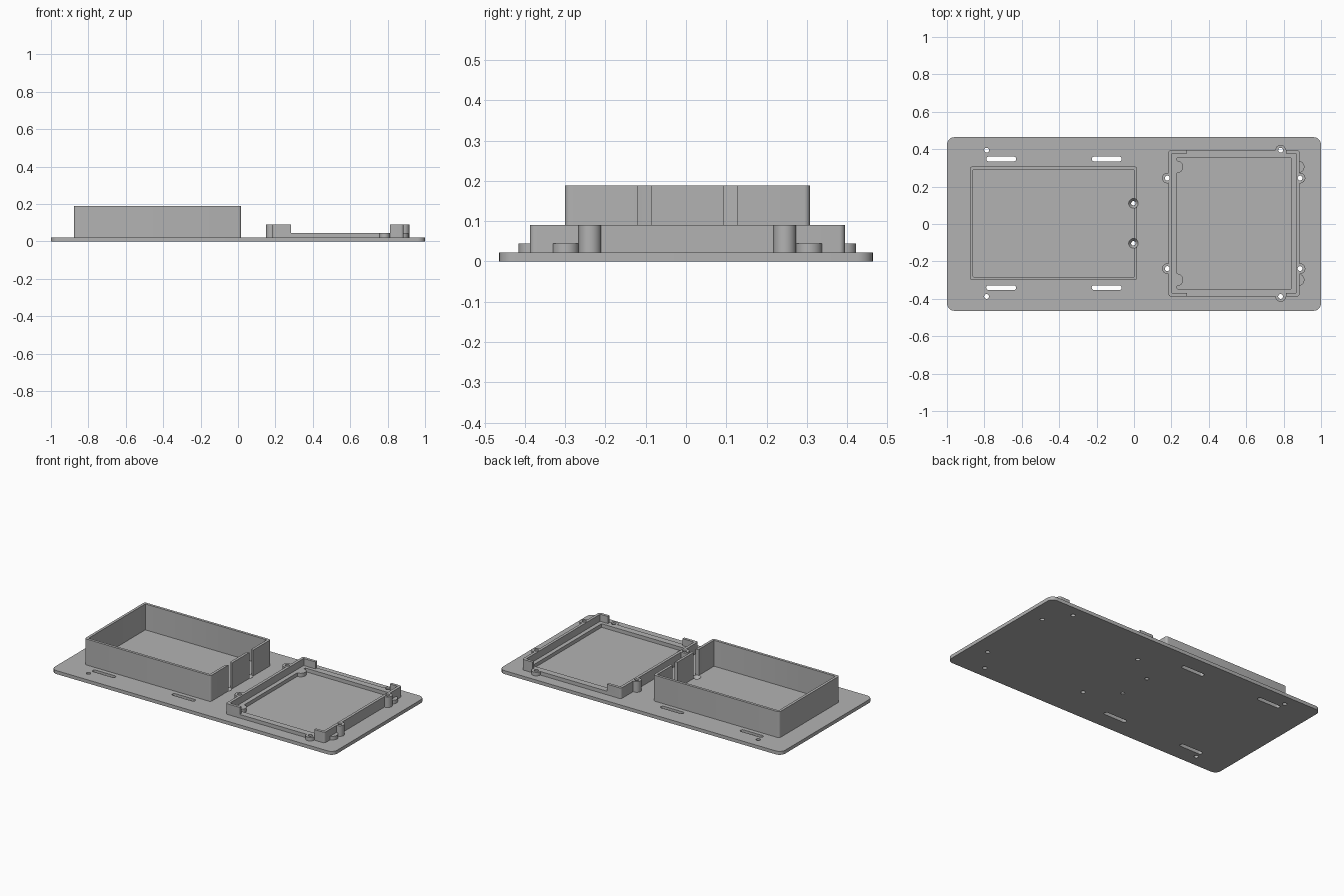
import bpy, bmesh, math

if "Cube" in bpy.data.objects:
    bpy.data.objects.remove(bpy.data.objects["Cube"])

OY = 0.0035            # features sit slightly off the plate centre line
PLATE_TOP = 0.022
LOW, TALL, BOX_TOP = 0.045, 0.09, 0.188

grey = bpy.data.materials.new("plain grey")
grey.diffuse_color = (0.45, 0.45, 0.45, 1)
grey.use_nodes = True
grey.node_tree.nodes["Principled BSDF"].inputs["Base Color"].default_value = grey.diffuse_color


def rounded(x0, x1, y0, y1, r, seg=6):
    """Outline of a rectangle with rounded corners."""
    corners = [(x1 - r, y1 - r, 0), (x0 + r, y1 - r, 90),
               (x0 + r, y0 + r, 180), (x1 - r, y0 + r, 270)]
    return [(cx + r * math.cos(math.radians(a + 90 * i / seg)),
             cy + r * math.sin(math.radians(a + 90 * i / seg)))
            for cx, cy, a in corners for i in range(seg + 1)]


def circle(x, y, r, n=32):
    return [(x + r * math.cos(math.tau * i / n), y + r * math.sin(math.tau * i / n))
            for i in range(n)]


def solid(name, prisms):
    """One object out of prisms: (outline, bottom z, top z[, top outline])."""
    bm = bmesh.new()
    for p in prisms:
        low, z0, z1 = p[:3]
        high = p[3] if len(p) > 3 else low
        a = [bm.verts.new((x, y, z0)) for x, y in low]
        b = [bm.verts.new((x, y, z1)) for x, y in high]
        bm.faces.new(a[::-1])
        bm.faces.new(b)
        n = len(a)
        for i in range(n):
            bm.faces.new((a[i], a[(i + 1) % n], b[(i + 1) % n], b[i]))
    mesh = bpy.data.meshes.new(name)
    bm.to_mesh(mesh)
    bm.free()
    mesh.materials.append(grey)
    obj = bpy.data.objects.new(name, mesh)
    bpy.context.collection.objects.link(obj)
    return obj


def cut(obj, prisms):
    """Subtract the prisms from the object."""
    for p in prisms:
        tool = solid("cutter", [p])
        tool.hide_render = True
        mod = obj.modifiers.new("cut", 'BOOLEAN')
        mod.operation, mod.solver, mod.object = 'DIFFERENCE', 'EXACT', tool
        bpy.context.view_layer.objects.active = obj
        bpy.ops.object.modifier_apply(modifier=mod.name)
        bpy.data.objects.remove(tool)


def hole(x, y, r=0.013):
    return (circle(x, y, r, 24), -0.1, 0.3)


# Hole positions
side_bosses = [(x, OY + s * 0.242) for x in (0.178, 0.888) for s in (-1, 1)]
end_bosses = [(0.784, OY + s * 0.391) for s in (-1, 1)]
boss_holes = [hole(x, y) for x, y in side_bosses + end_bosses]
box_screws = [(-0.003, OY + s * 0.107) for s in (-1, 1)]
corner_holes = [hole(-0.788, OY + s * 0.391) for s in (-1, 1)]

# Base plate with screw holes, strap slots and countersinks
plate = solid("base_plate", [(rounded(-1, 1, -0.464, 0.464, 0.04, 8), 0, PLATE_TOP)])
slots = [(rounded(x, x + 0.16, OY + s * 0.344 - 0.013, OY + s * 0.344 + 0.013, 0.0129),
          -0.1, 0.1) for x in (-0.79, -0.226) for s in (-1, 1)]
sinks = [(circle(x, y, 0.0125), 0.004, 0.0225, circle(x, y, 0.026)) for x, y in box_screws]
cut(plate, boss_holes + corner_holes + slots + [hole(x, y, 0.012) for x, y in box_screws] + sinks)

# Tall open box with screwdriver channels in one wall
box = solid("box_wall", [(rounded(-0.877, 0.017, OY - 0.304, OY + 0.304, 0.014),
                          PLATE_TOP, BOX_TOP)])
cut(box, [(rounded(-0.86, 0.0, OY - 0.287, OY + 0.287, 0.004, 2), 0, 0.3)]
    + [(circle(x, y, 0.026), 0, 0.3) for x, y in box_screws])

# Low tray ledge
tray_outline = rounded(0.184, 0.885, OY - 0.391, OY + 0.391, 0.014)
ledge = solid("tray_ledge", [(tray_outline, PLATE_TOP, LOW)])
cut(ledge, [(rounded(0.229, 0.841, OY - 0.35, OY + 0.35, 0.003, 2), 0, 0.3)] + boss_holes)

# Tall end walls of the tray, open along the middle of both long sides
rim = solid("tray_end_walls", [(tray_outline, LOW, TALL)])
cut(rim, [(rounded(0.202, 0.867, OY - 0.373, OY + 0.373, 0.003, 2), 0, 0.3),
          (rounded(0.284, 0.812, -0.6, 0.6, 0.001, 1), 0, 0.3)] + boss_holes)

# Screw bosses: tall at the ends, low at the sides
for x, y in side_bosses + end_bosses:
    tall = (x, y) in side_bosses
    boss = solid("screw_boss", [(circle(x, y, 0.028), PLATE_TOP, TALL if tall else LOW)])
    cut(boss, [hole(x, y)])
    if tall:   # keep the tray interior clear above the ledge
        cut(boss, [(rounded(0.202, 0.867, OY - 0.373, OY + 0.373, 0.003, 2), LOW, 0.3)])

# Low round support pads
for s in (-1, 1):
    solid("inner_pad", [(circle(0.23, OY + s * 0.302, 0.033), PLATE_TOP, LOW)])
    solid("outer_pad", [(circle(0.878, OY + s * 0.302, 0.033), PLATE_TOP, LOW)])

# Smooth the round walls, keep edges crisp
for obj in bpy.context.collection.objects:
    obj.select_set(True)
bpy.context.view_layer.objects.active = plate
bpy.ops.object.shade_smooth_by_angle(angle=math.radians(30))
